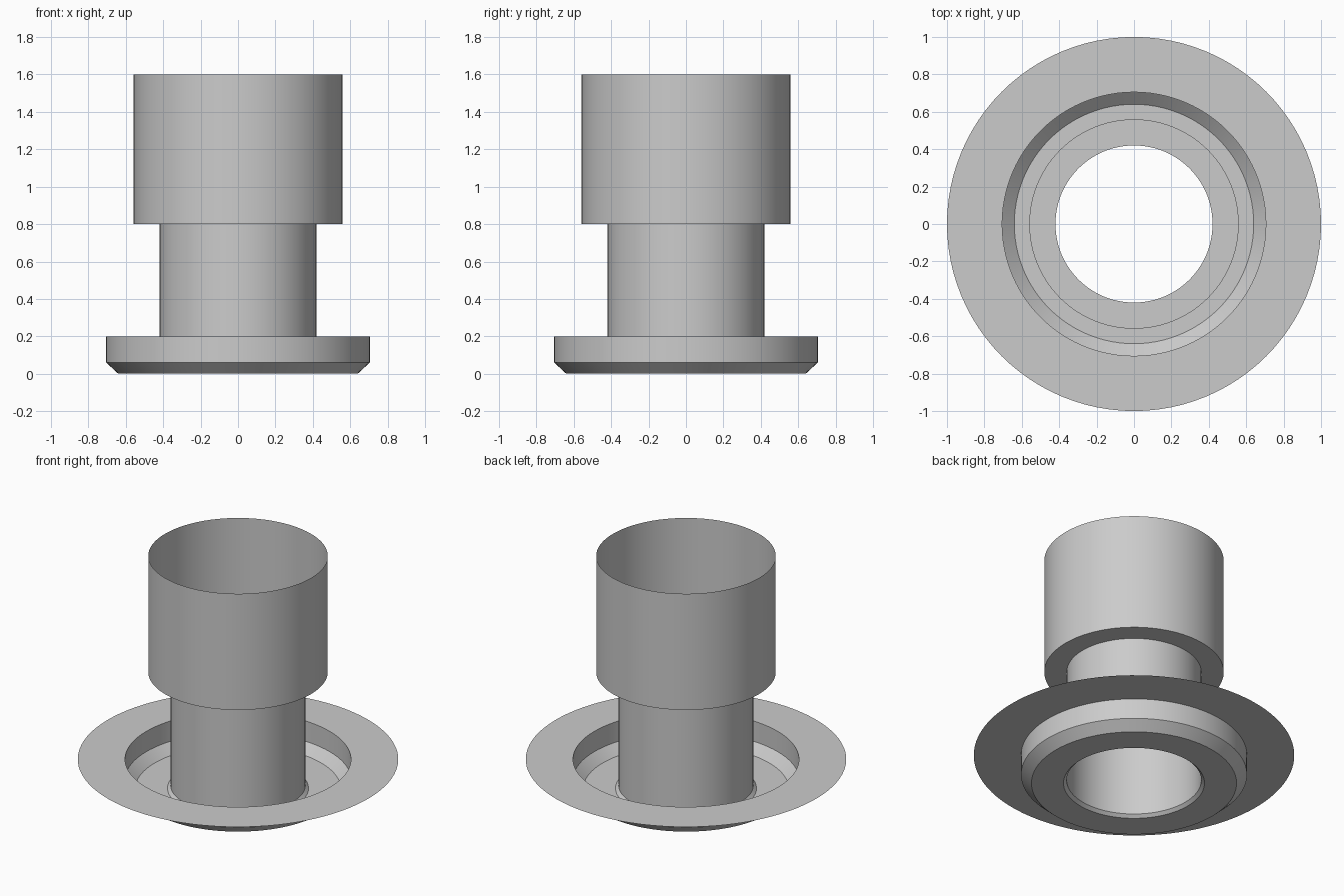
import bpy
import bmesh
import math

if "Cube" in bpy.data.objects:
    bpy.data.objects.remove(bpy.data.objects["Cube"], do_unlink=True)

SEGMENTS = 96

grey = bpy.data.materials.new("plain grey")
grey.use_nodes = True
colour = (0.6, 0.6, 0.6, 1)
grey.diffuse_color = colour
grey.node_tree.nodes["Principled BSDF"].inputs["Base Color"].default_value = colour


def revolve(name, profile):
    """Spin a (radius, height) profile about z into an open thin shell."""
    bm = bmesh.new()
    verts = [bm.verts.new((r, 0, z)) for r, z in profile]
    edges = [bm.edges.new(pair) for pair in zip(verts, verts[1:])]
    bmesh.ops.spin(bm, geom=verts + edges, cent=(0, 0, 0), axis=(0, 0, 1),
                   angle=math.tau, steps=SEGMENTS, use_merge=True)
    bmesh.ops.remove_doubles(bm, verts=bm.verts, dist=0.0001)
    bmesh.ops.recalc_face_normals(bm, faces=bm.faces)
    mesh = bpy.data.meshes.new(name)
    bm.to_mesh(mesh)
    bm.free()
    mesh.materials.append(grey)
    obj = bpy.data.objects.new(name, mesh)
    bpy.context.collection.objects.link(obj)
    bpy.ops.object.select_all(action="DESELECT")
    obj.select_set(True)
    bpy.context.view_layer.objects.active = obj
    bpy.ops.object.shade_smooth_by_angle(angle=math.radians(30))
    return obj


# Wide socket, ledge, narrow neck, flared foot, dished tray and outer flange
revolve("flanged_sleeve", [
    (0.56, 1.6), (0.56, 0.8),
    (0.42, 0.8), (0.42, 0.02),
    (0.44, 0.0), (0.64, 0.0),
    (0.705, 0.06), (0.705, 0.2),
    (1.0, 0.2),
])
